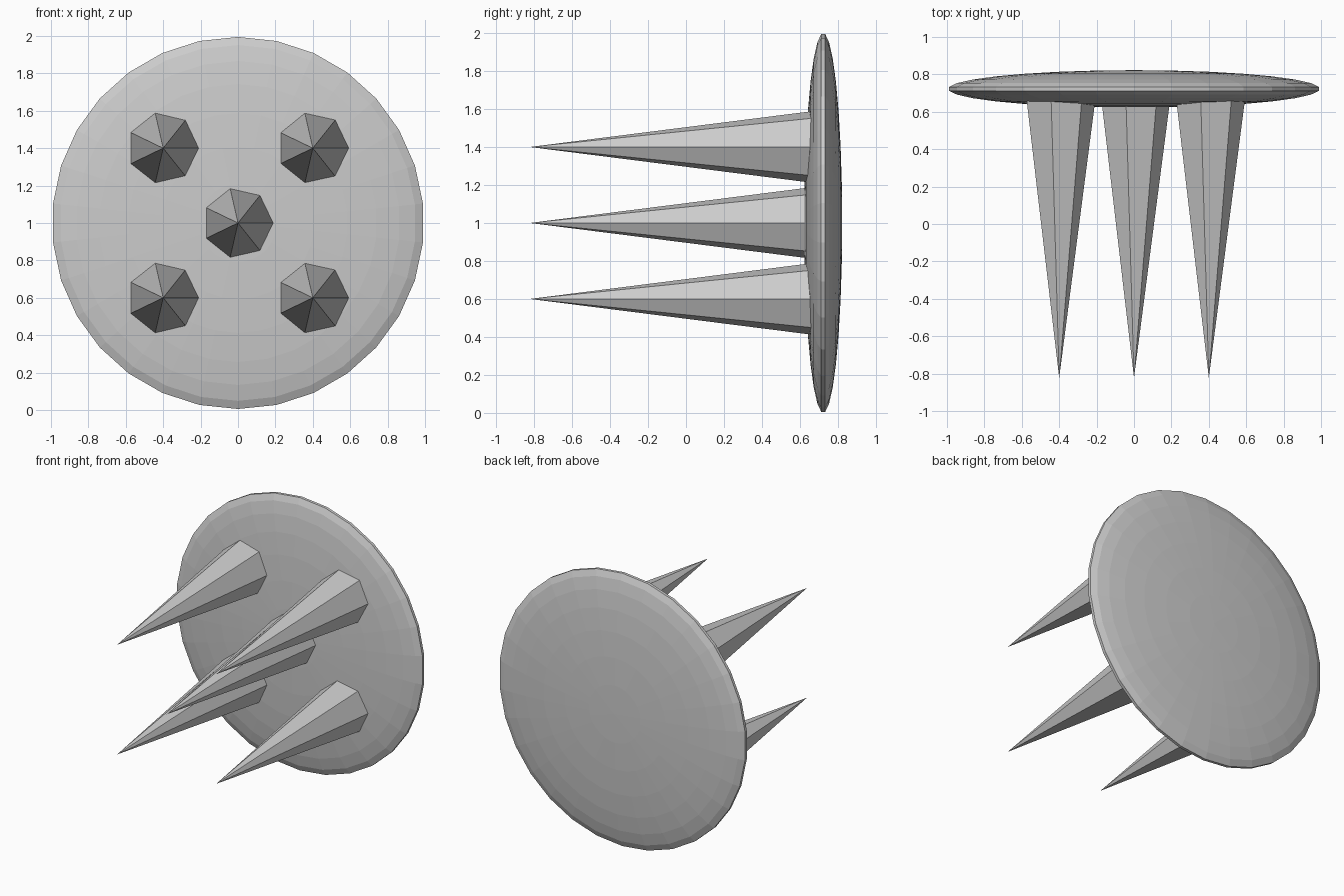
import bpy, math

if "Cube" in bpy.data.objects:
    bpy.data.objects.remove(bpy.data.objects["Cube"])

# Backing disc: flattened sphere with its pole along y
bpy.ops.mesh.primitive_uv_sphere_add(segments=30, ring_count=15, radius=1.0,
                                     location=(0, 0.7225, 1.0),
                                     rotation=(math.pi / 2, 0, 0))
disc = bpy.context.object
disc.name = "disc"
disc.scale = (1.0, 1.0, 0.1)


# Seven-sided spike pointing forward, base sunk in the disc
def spike(name, x, z):
    length, tip = 1.5, -0.8225
    bpy.ops.mesh.primitive_cone_add(vertices=7, radius1=0.195, radius2=0, depth=length,
                                    location=(x, tip + length / 2, z),
                                    rotation=(math.pi / 2, 0, 0))
    ob = bpy.context.object
    ob.name = name
    # turn about own axis so one corner points to +x
    c = math.pi / 2
    for v in ob.data.vertices:
        a, b = v.co.x, v.co.y
        v.co.x = a * math.cos(c) + b * math.sin(c)
        v.co.y = -a * math.sin(c) + b * math.cos(c)


# Centre spike and four corner spikes
spike("spike_centre", 0, 1.0)
for sx, side in ((-1, "left"), (1, "right")):
    for sz, level in ((-1, "lower"), (1, "upper")):
        spike(f"spike_{level}_{side}", sx * 0.4, 1.0 + sz * 0.4)
